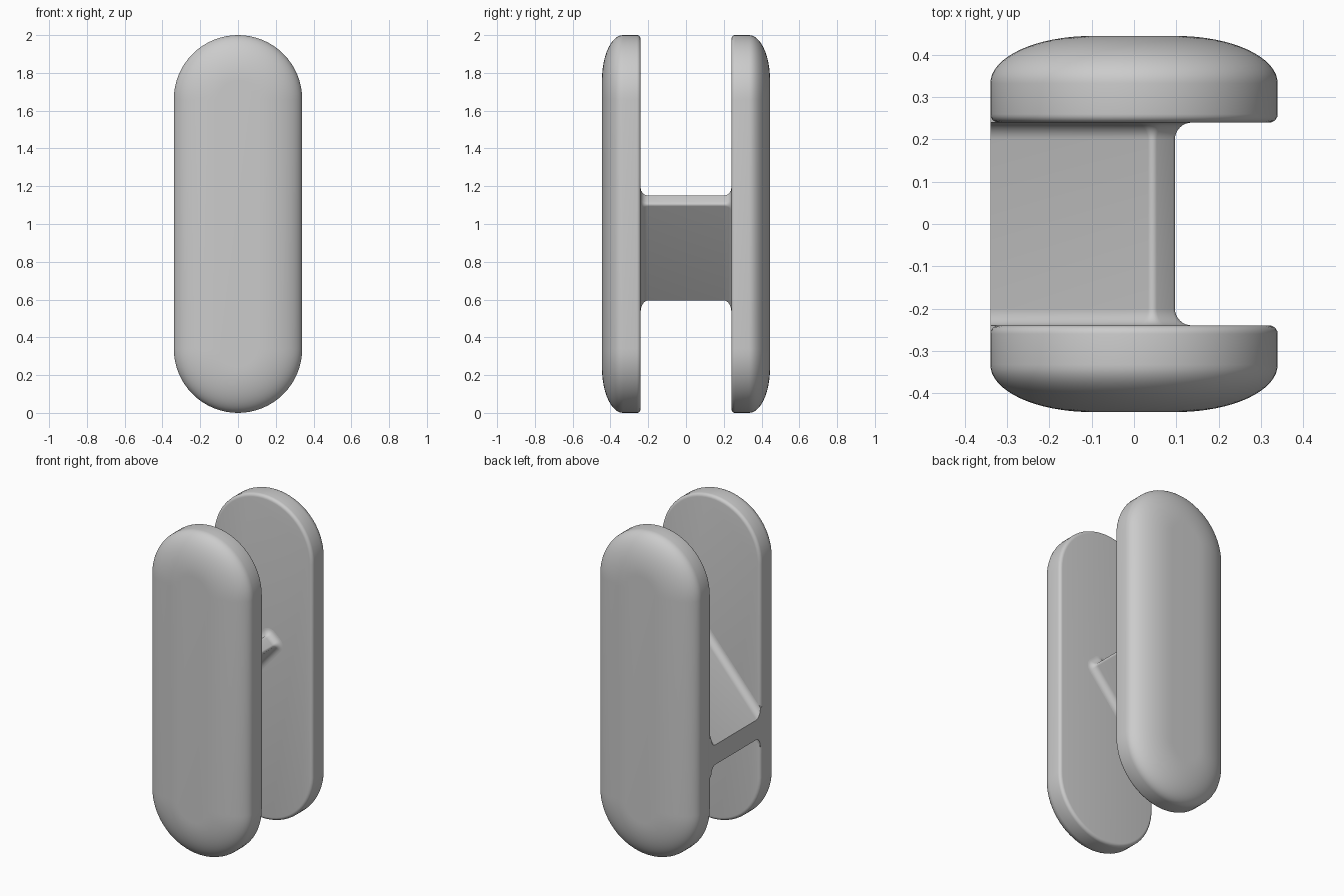
import bpy, bmesh, math
from mathutils import Vector

if "Cube" in bpy.data.objects:
    bpy.data.objects.remove(bpy.data.objects["Cube"])


def loft(name, rings):
    """Skin a list of equal-length closed rings and cap both ends."""
    bm = bmesh.new()
    vs = [[bm.verts.new(p) for p in ring] for ring in rings]
    n = len(rings[0])
    for a, b in zip(vs, vs[1:]):
        for i in range(n):
            bm.faces.new((a[i], a[(i + 1) % n], b[(i + 1) % n], b[i]))
    bm.faces.new(vs[0])
    bm.faces.new(vs[-1])
    bmesh.ops.recalc_face_normals(bm, faces=bm.faces)
    me = bpy.data.meshes.new(name)
    bm.to_mesh(me)
    bm.free()
    ob = bpy.data.objects.new(name, me)
    bpy.context.collection.objects.link(ob)
    bpy.ops.object.select_all(action='DESELECT')
    ob.select_set(True)
    bpy.context.view_layer.objects.active = ob
    bpy.ops.object.shade_smooth_by_angle(angle=math.radians(35))
    return ob


# Stadium-shaped side plates: small inner fillet, domed outer face
HALF_W, INNER, SHOULDER, OUTER = 0.34, 0.24, 0.333, 0.445


def stadium(inset, y, seg=32):
    r = HALF_W - inset
    pts = []
    for zc, start in ((2 - HALF_W, 0), (HALF_W, math.pi)):
        for i in range(seg + 1):
            t = start + math.pi * i / seg
            pts.append((r * math.cos(t), y, zc + r * math.sin(t)))
    return pts


rings = []
for i in range(6):
    t = math.pi / 2 * i / 5
    rings.append(stadium(0.02 * (1 - math.sin(t)), INNER + 0.02 * (1 - math.cos(t))))
for i in range(17):
    t = math.pi / 2 * i / 16
    rings.append(stadium(0.24 * (1 - math.cos(t)),
                         SHOULDER + (OUTER - SHOULDER) * math.sin(t)))
plate = loft("side_plates", rings)
plate.modifiers.new("Mirror", 'MIRROR').use_axis = (False, True, False)

# Slanted bridge between the plates, flaring into them and cut flush at x = -0.34
ANG, R, THICK, FLARE = math.radians(49), 0.015, 0.08, 0.04
u = Vector((math.cos(ANG), math.sin(ANG)))
n = Vector((-math.sin(ANG), math.cos(ANG)))
low_c = Vector((0.103, 1.105)) - u * R + n * R      # lower rounded corner centre
up_c = low_c + n * (THICK - 2 * R)                  # upper rounded corner centre


def section(d, y, seg=6):
    r = R + d
    pts = []
    for c, a, b in ((up_c, n, u), (low_c, u, -n)):
        for i in range(seg + 1):
            t = math.pi / 2 * i / seg
            pts.append(c + r * (a * math.cos(t) + b * math.sin(t)))
    for p in (pts[-1], pts[0]):
        pts.append(p + u * ((-HALF_W - p.x) / u.x))
    return [(p.x, y, p.y) for p in pts]


half = [(FLARE, 0.26)]
for i in range(9):
    t = math.pi / 2 * i / 8
    half.append((FLARE * (1 - math.sin(t)), INNER - FLARE * (1 - math.cos(t))))
profile = [(d, -y) for d, y in half] + half[::-1]
loft("slanted_bridge", [section(d, y) for d, y in profile])
